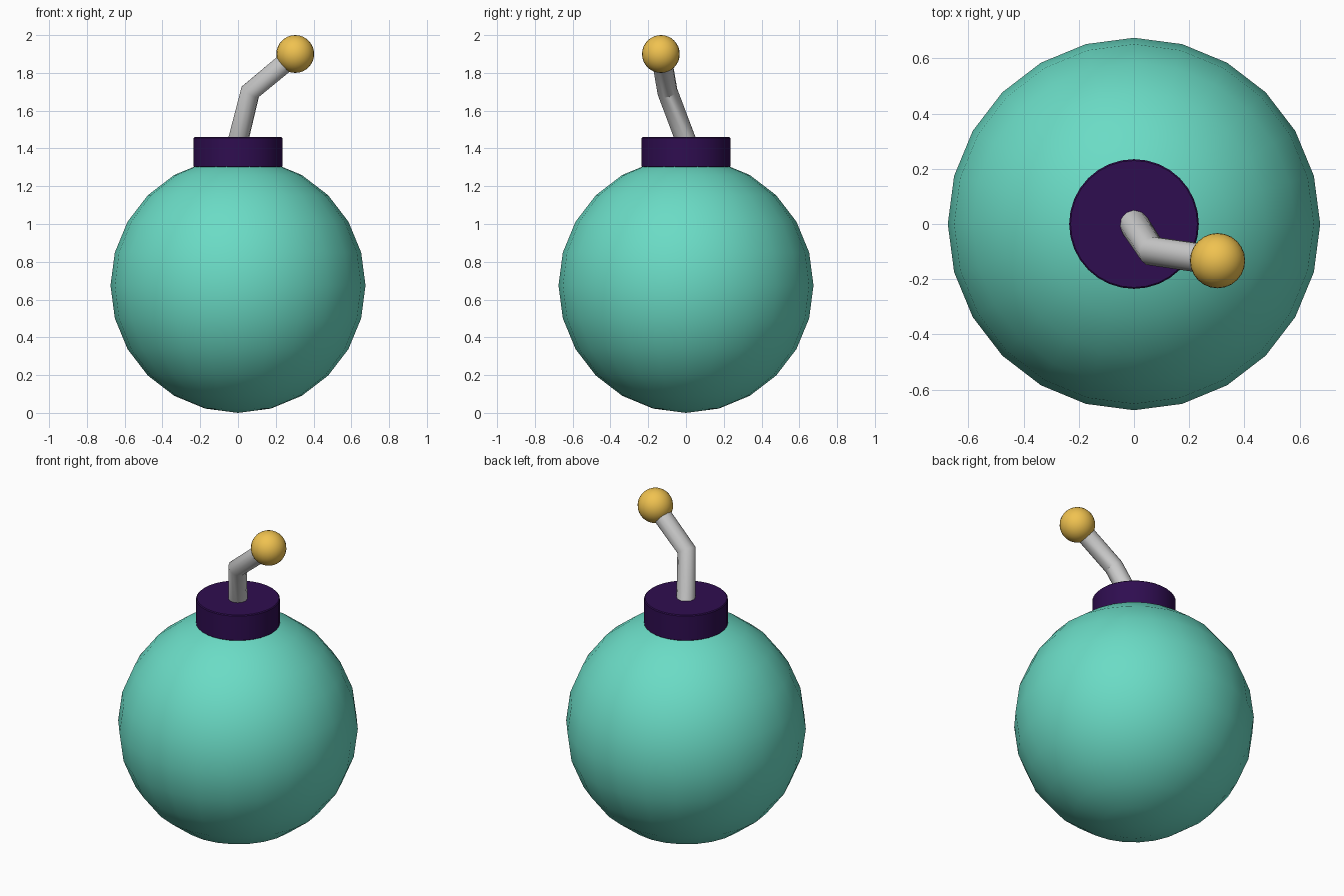
import bpy
import math

if "Cube" in bpy.data.objects:
    bpy.data.objects.remove(bpy.data.objects["Cube"])


def finish(obj, name, color=None, angle=40):
    obj.name = name
    bpy.ops.object.shade_smooth_by_angle(angle=math.radians(angle))
    if color:
        mat = bpy.data.materials.new(name + "_colour")
        mat.diffuse_color = (*color, 1)
        mat.use_nodes = True
        mat.node_tree.nodes["Principled BSDF"].inputs["Base Color"].default_value = mat.diffuse_color
        obj.data.materials.append(mat)
    return obj


def ball(name, radius, loc, segments, rings, color):
    bpy.ops.mesh.primitive_uv_sphere_add(
        segments=segments, ring_count=rings, radius=radius, location=loc)
    return finish(bpy.context.object, name, color)


# Round body
ball("body", 0.675, (0, 0, 0.675), 24, 12, (0.145, 0.71, 0.56))

# Collar on top of the body
bpy.ops.mesh.primitive_cylinder_add(
    vertices=32, radius=0.235, depth=0.16, location=(0, 0, 1.38))
collar = finish(bpy.context.object, "collar", (0.028, 0.004, 0.08))
bevel = collar.modifiers.new("rim", 'BEVEL')
bevel.width = 0.005
bevel.segments = 1

# Bent fuse swept along a three-point path
path = bpy.data.curves.new("fuse", 'CURVE')
path.dimensions = '3D'
path.bevel_depth = 0.054
path.bevel_resolution = 4
path.use_fill_caps = True
spline = path.splines.new('POLY')
points = [(0, 0, 1.44), (0.065, -0.098, 1.70), (0.30, -0.132, 1.895)]
spline.points.add(len(points) - 1)
for p, co in zip(spline.points, points):
    p.co = (*co, 1)
fuse = bpy.data.objects.new("fuse", path)
bpy.context.collection.objects.link(fuse)
bpy.ops.object.select_all(action='DESELECT')
fuse.select_set(True)
bpy.context.view_layer.objects.active = fuse
bpy.ops.object.convert(target='MESH')
finish(bpy.context.object, "fuse", angle=35)

# Spark at the fuse tip
ball("spark", 0.1, (0.303, -0.133, 1.90), 24, 16, (0.87, 0.54, 0.08))
